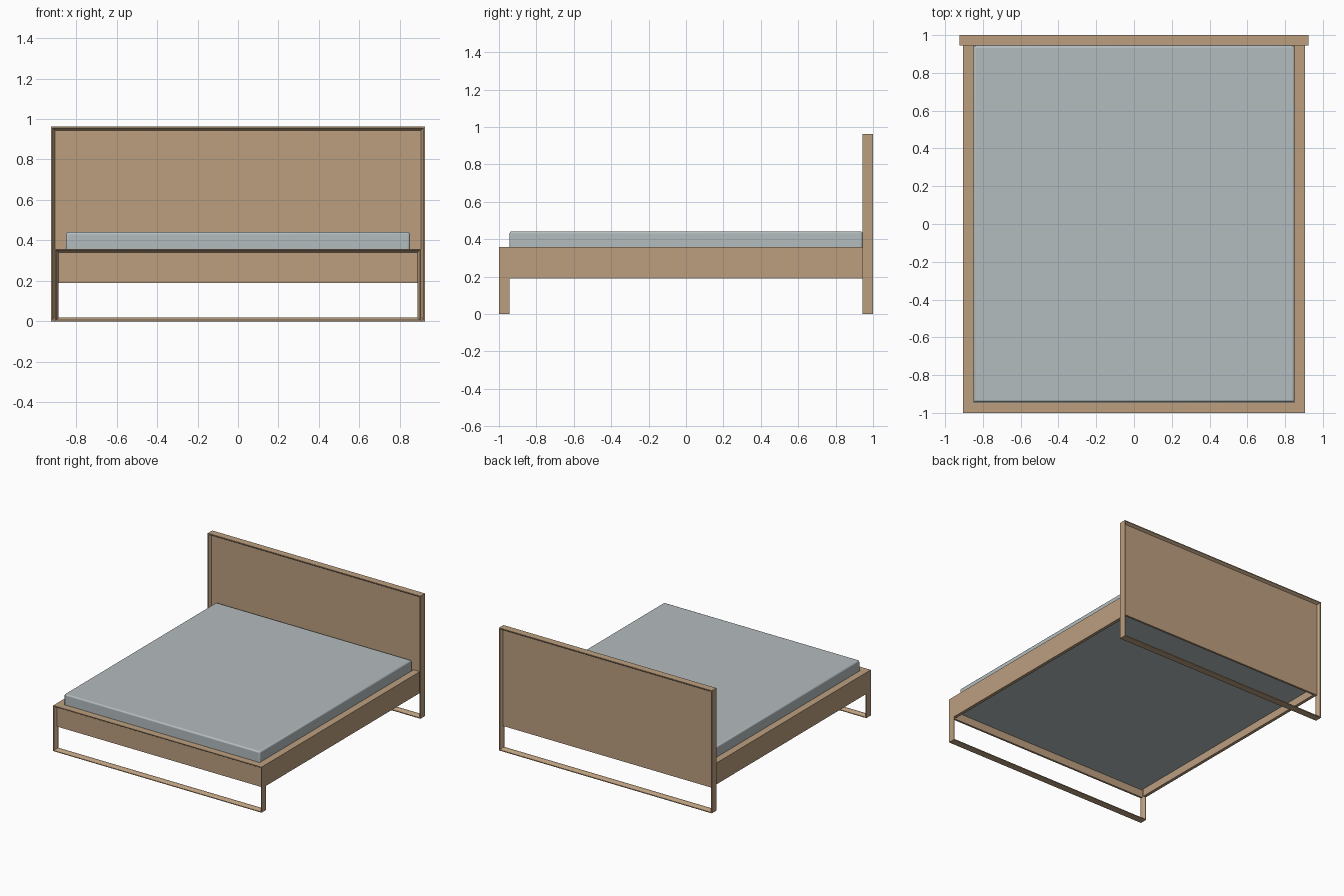
import bpy, bmesh

if "Cube" in bpy.data.objects:
    bpy.data.objects.remove(bpy.data.objects["Cube"])


def material(name, rgb):
    m = bpy.data.materials.new(name)
    m.diffuse_color = (*rgb, 1)
    m.use_nodes = True
    m.node_tree.nodes["Principled BSDF"].inputs["Base Color"].default_value = m.diffuse_color
    return m


WOOD = material("oak wood", (0.50, 0.347, 0.213))
CLOTH = material("grey fabric", (0.456, 0.506, 0.52))


def finish(name, bm, mat):
    bmesh.ops.recalc_face_normals(bm, faces=bm.faces[:])
    me = bpy.data.meshes.new(name)
    bm.to_mesh(me)
    bm.free()
    ob = bpy.data.objects.new(name, me)
    bpy.context.collection.objects.link(ob)
    me.materials.append(mat)
    return ob


def box(name, x, y, z, mat):
    bm = bmesh.new()
    bmesh.ops.create_cube(bm, size=1)
    for v in bm.verts:
        for i, (a, b) in enumerate((x, y, z)):
            v.co[i] = a if v.co[i] < 0 else b
    return finish(name, bm, mat)


def frame(name, half_w, top, y0, y1, t=0.018, lip=0.006, bev=0.02):
    """Upright rectangular frame with chamfered inner edges."""
    section = [(0, y0), (0, y1), (lip, y1), (t, y1 - bev), (t, y0 + bev), (lip, y0)]
    bm = bmesh.new()
    rings = []
    for d, y in section:
        w = half_w - d
        rings.append([bm.verts.new(p) for p in
                      ((-w, y, d), (w, y, d), (w, y, top - d), (-w, y, top - d))])
    for i, a in enumerate(rings):
        b = rings[(i + 1) % len(rings)]
        for k in range(4):
            n = (k + 1) % 4
            bm.faces.new((a[k], a[n], b[n], b[k]))
    return finish(name, bm, WOOD)


def rail(name, s):
    """Thin side board with an inward top ledge, as one L profile."""
    profile = [(0.905, 0.19), (0.905, 0.358), (0.85, 0.358), (0.85, 0.338),
               (0.881, 0.338), (0.881, 0.19)]
    bm = bmesh.new()
    ends = [[bm.verts.new((s * x, y, z)) for x, z in profile] for y in (-0.946, 0.965)]
    bm.faces.new(ends[0])
    bm.faces.new(ends[1])
    for i in range(6):
        j = (i + 1) % 6
        bm.faces.new((ends[0][i], ends[0][j], ends[1][j], ends[1][i]))
    finish(name, bm, WOOD)


# Headboard: full loop frame with recessed panel
frame("headboard_frame", 0.924, 0.963, 0.944, 1.0, t=0.02, lip=0.007)
box("headboard_panel", (-0.906, 0.906), (0.964, 0.98), (0.19, 0.945), WOOD)

# Foot end: lower loop frame with recessed board
frame("foot_frame", 0.905, 0.358, -1.0, -0.944)
box("foot_board", (-0.89, 0.89), (-0.98, -0.964), (0.19, 0.342), WOOD)

# Side rails
rail("left_rail", -1)
rail("right_rail", 1)

# Grey base filling the space between the rails
box("mattress_base", (-0.881, 0.881), (-0.964, 0.964), (0.25, 0.338), CLOTH)

# Mattress with softened edges; large faces stay flat
mattress = box("mattress", (-0.85, 0.85), (-0.943, 0.944), (0.30, 0.441), CLOTH)
bevel = mattress.modifiers.new("soft edges", "BEVEL")
bevel.width = 0.011
bevel.segments = 3
bpy.context.view_layer.objects.active = mattress
bpy.ops.object.modifier_apply(modifier=bevel.name)
for p in mattress.data.polygons:
    p.use_smooth = p.area < 0.1
